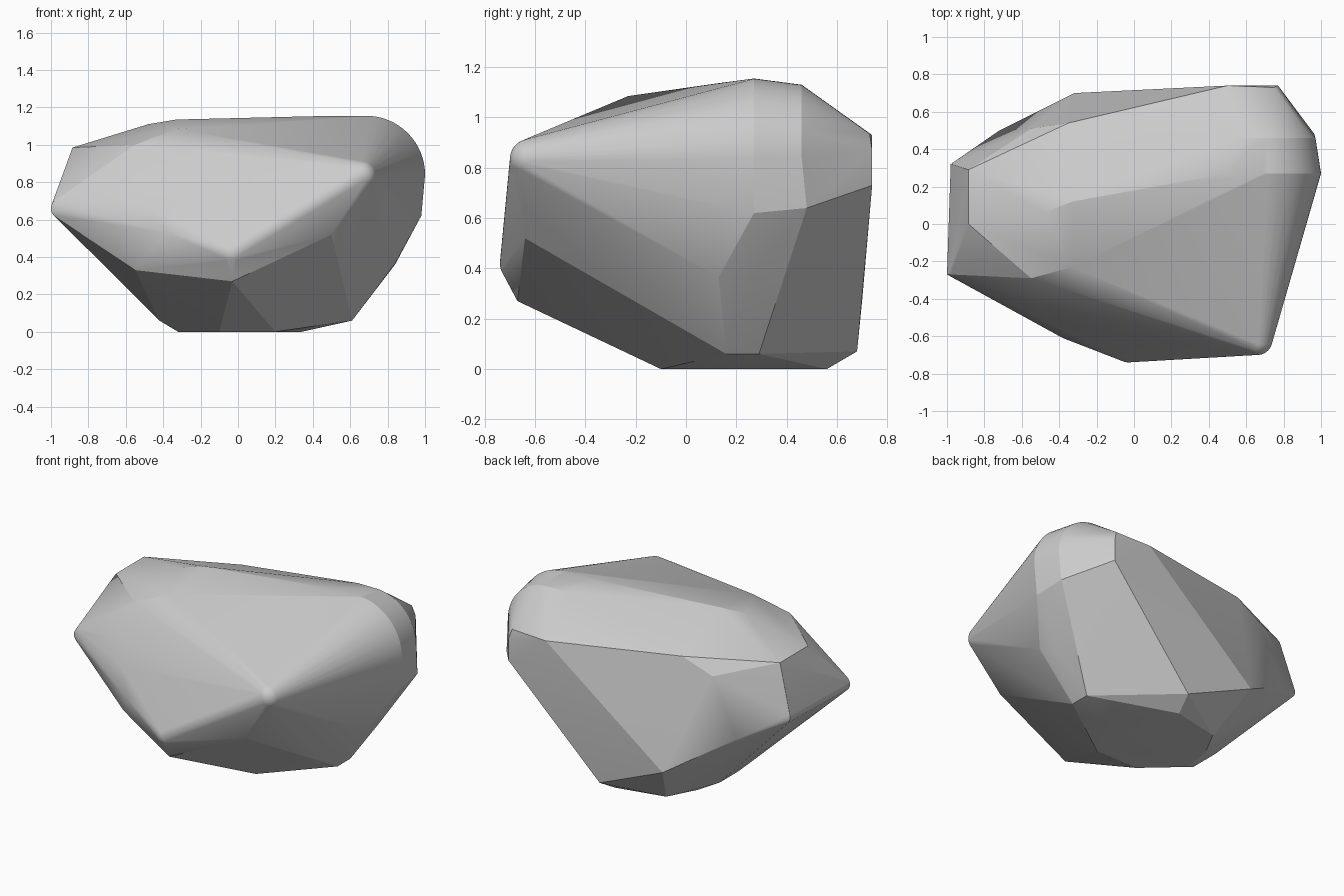
import bpy
import bmesh
import math
from mathutils import Vector

default_cube = bpy.data.objects.get("Cube")
if default_cube:
    bpy.data.objects.remove(default_cube, do_unlink=True)


def make_material(name, colour):
    material = bpy.data.materials.new(name)
    material.use_nodes = True
    material.diffuse_color = colour
    material.node_tree.nodes["Principled BSDF"].inputs["Base Color"].default_value = colour
    return material


def rounded_corner(bm, centre, radius):
    """Add a small ball whose outer half becomes a worn corner of the stone."""
    ball = bmesh.ops.create_icosphere(bm, subdivisions=4, radius=radius)
    bmesh.ops.translate(bm, verts=ball["verts"], vec=Vector(centre))


def rounded_edge(bm, centre, radius, start, end, steps=16):
    """Add an upright arc, seen from the front, that becomes a curved edge."""
    for i in range(steps + 1):
        angle = math.radians(start + (end - start) * i / steps)
        offset = Vector((math.cos(angle), 0, math.sin(angle)))
        bm.verts.new(Vector(centre) + radius * offset)


# Chiselled corners of the stone, grouped by region
underside = [(.34, .2, 0), (.12, .56, 0), (-.2, .49, 0), (-.3, .3, 0),
             (-.32, .1, 0), (-.1, -.1, 0), (.2, -.1, 0)]
lower_rim = [(.61, .16, .06), (.61, .29, .06), (.15, .68, .07),
             (-.42, .25, .06), (-.42, .05, .06)]
side_ledge = [(.84, .13, .365), (.84, .25, .36), (.98, .27, .62), (.965, .48, .64)]
front_panel = [(-.55, -.29, 1), (-.55, -.36, .9), (-.54, -.43, .8), (-.49, -.51, .68),
               (-.38, -.61, .53), (-.55, -.4, .33), (-.03, -.67, .27), (.5, -.64, .52)]
crown = [(-.33, -.23, 1.085), (-.48, .06, 1.11), (-.33, .12, 1.135),
         (.5, .27, 1.155), (.55, .46, 1.13)]
narrow_end = [(-.885, 0, .985), (-.885, .29, .985)]
back = [(-.72, .5, .52), (-.32, .7, .27), (-.55, .51, .89), (-.35, .54, .98),
        (.5, .74, .93), (.75, .73, .935), (.77, .74, .87), (.77, .74, .73)]

bm = bmesh.new()
for region in (underside, lower_rim, side_ledge, front_panel, crown, narrow_end, back):
    for corner in region:
        bm.verts.new(corner)

# Worn front corners
rounded_corner(bm, (.66, -.62, .835), .08)
rounded_corner(bm, (-.03, -.665, .42), .075)

# Broad shoulder at one end, narrow rounded edge at the other
rounded_edge(bm, (.685, .27, .84), .315, 0, 90)
rounded_edge(bm, (.68, .46, .84), .29, 0, 90)
rounded_edge(bm, (-.945, -.27, .66), .055, 100, 250)
rounded_edge(bm, (-.93, .32, .66), .05, 100, 250)

# Wrap everything in one skin and drop what is left inside
bmesh.ops.delete(bm, geom=bm.edges[:], context="EDGES_FACES")
bmesh.ops.convex_hull(bm, input=bm.verts[:])
loose = [v for v in bm.verts if not v.link_faces]
bmesh.ops.delete(bm, geom=loose, context="VERTS")
bmesh.ops.dissolve_limit(bm, angle_limit=math.radians(.5),
                         verts=bm.verts[:], edges=bm.edges[:])
bmesh.ops.recalc_face_normals(bm, faces=bm.faces[:])

mesh = bpy.data.meshes.new("boulder")
bm.to_mesh(mesh)
bm.free()
boulder = bpy.data.objects.new("boulder", mesh)
bpy.context.collection.objects.link(boulder)
mesh.materials.append(make_material("stone grey", (.6, .6, .6, 1)))

# Smooth the worn curves, keep the chiselled edges sharp
bpy.ops.object.select_all(action="DESELECT")
boulder.select_set(True)
bpy.context.view_layer.objects.active = boulder
bpy.ops.object.shade_smooth_by_angle(angle=math.radians(16))
